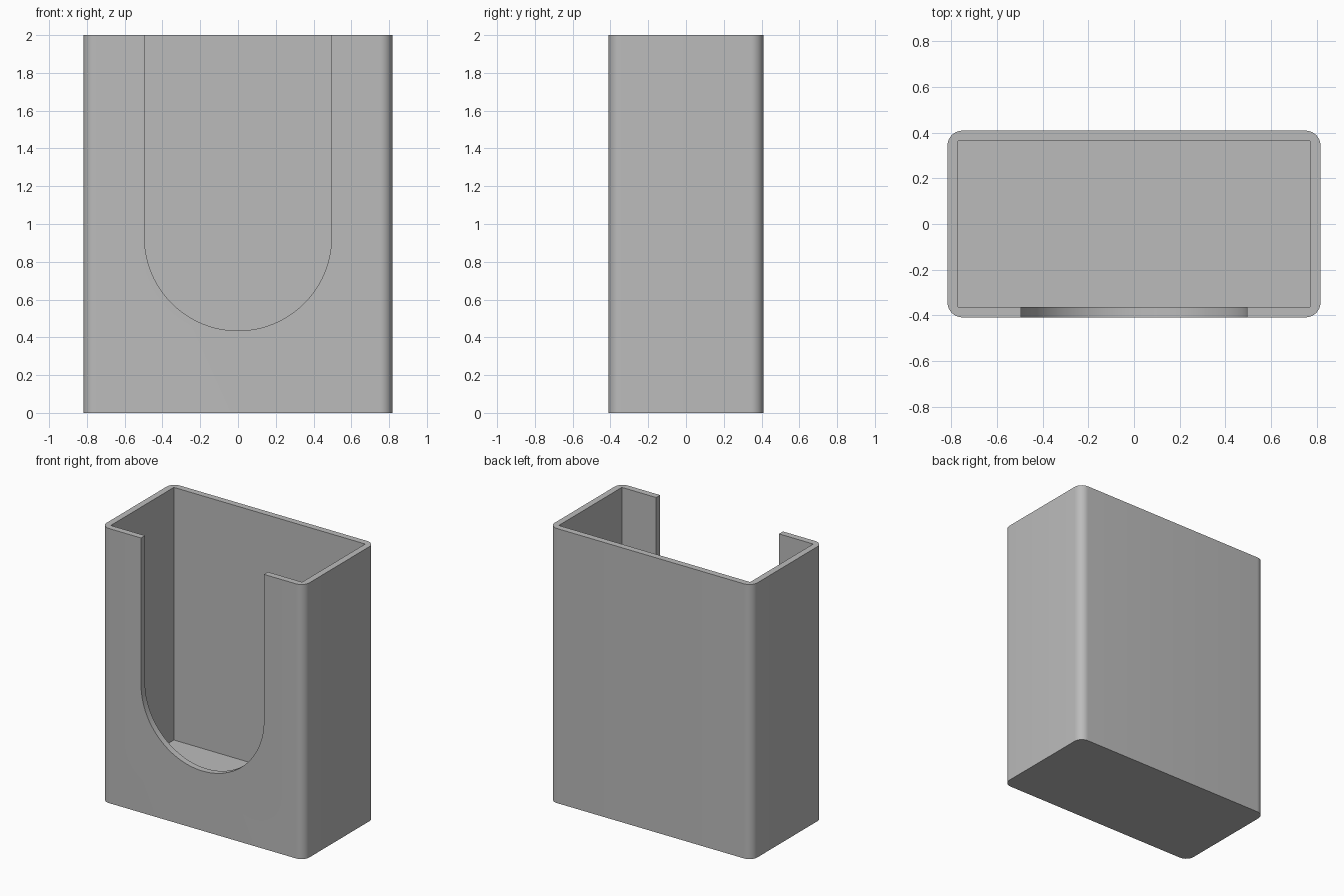
import bpy
import bmesh
from math import cos, sin, pi, radians
from mathutils import Vector

cube = bpy.data.objects.get("Cube")
if cube:
    bpy.data.objects.remove(cube, do_unlink=True)

# Overall sizes
HALF_X, HALF_Y, HEIGHT = 0.817, 0.409, 2.0
WALL, FLOOR, CORNER = 0.046, 0.16, 0.065
SLOT_RADIUS, SLOT_CENTRE = 0.495, 0.93

grey = bpy.data.materials.new("plain grey")
grey.use_nodes = True
colour = (0.5, 0.5, 0.5, 1)
grey.diffuse_color = colour
grey.node_tree.nodes["Principled BSDF"].inputs["Base Color"].default_value = colour


def prism(name, outline, direction):
    """Extrude a closed outline of points into a solid."""
    bm = bmesh.new()
    face = bm.faces.new([bm.verts.new(p) for p in outline])
    extruded = bmesh.ops.extrude_face_region(bm, geom=[face])["geom"]
    verts = [v for v in extruded if isinstance(v, bmesh.types.BMVert)]
    bmesh.ops.translate(bm, verts=verts, vec=Vector(direction))
    bmesh.ops.recalc_face_normals(bm, faces=bm.faces)
    mesh = bpy.data.meshes.new(name)
    bm.to_mesh(mesh)
    bm.free()
    mesh.materials.append(grey)
    obj = bpy.data.objects.new(name, mesh)
    bpy.context.collection.objects.link(obj)
    return obj


def arc(cx, cy, radius, start, end, steps):
    angles = [start + (end - start) * i / steps for i in range(steps + 1)]
    return [(cx + radius * cos(a), cy + radius * sin(a)) for a in angles]


def cut(target, cutter):
    """Subtract the cutter from the target, then discard it."""
    cutter.hide_render = True
    mod = target.modifiers.new("cut", "BOOLEAN")
    mod.operation, mod.solver, mod.object = "DIFFERENCE", "EXACT", cutter
    bpy.ops.object.select_all(action="DESELECT")
    target.select_set(True)
    bpy.context.view_layer.objects.active = target
    bpy.ops.object.modifier_apply(modifier=mod.name)
    bpy.data.objects.remove(cutter, do_unlink=True)


# Outer body with rounded upright corners
outline = []
for i, (sx, sy) in enumerate([(1, 1), (-1, 1), (-1, -1), (1, -1)]):
    outline += arc(sx * (HALF_X - CORNER), sy * (HALF_Y - CORNER), CORNER,
                   i * pi / 2, (i + 1) * pi / 2, 10)
holder = prism("holder_body", [(x, y, 0) for x, y in outline], (0, 0, HEIGHT))

# Square-cornered pocket, open at the top
ix, iy = HALF_X - WALL, HALF_Y - WALL
pocket = prism("pocket_cutter",
               [(sx * ix, sy * iy, FLOOR) for sx, sy in [(1, 1), (-1, 1), (-1, -1), (1, -1)]],
               (0, 0, HEIGHT))
cut(holder, pocket)

# U-shaped opening through the front wall only
u_shape = arc(0, SLOT_CENTRE, SLOT_RADIUS, pi, 2 * pi, 48)
u_shape += [(SLOT_RADIUS, HEIGHT + 1), (-SLOT_RADIUS, HEIGHT + 1)]
slot = prism("slot_cutter", [(x, -1, z) for x, z in u_shape], (0, 1, 0))
cut(holder, slot)

# Smooth curves, crisp edges
bpy.ops.object.shade_smooth_by_angle(angle=radians(30))
